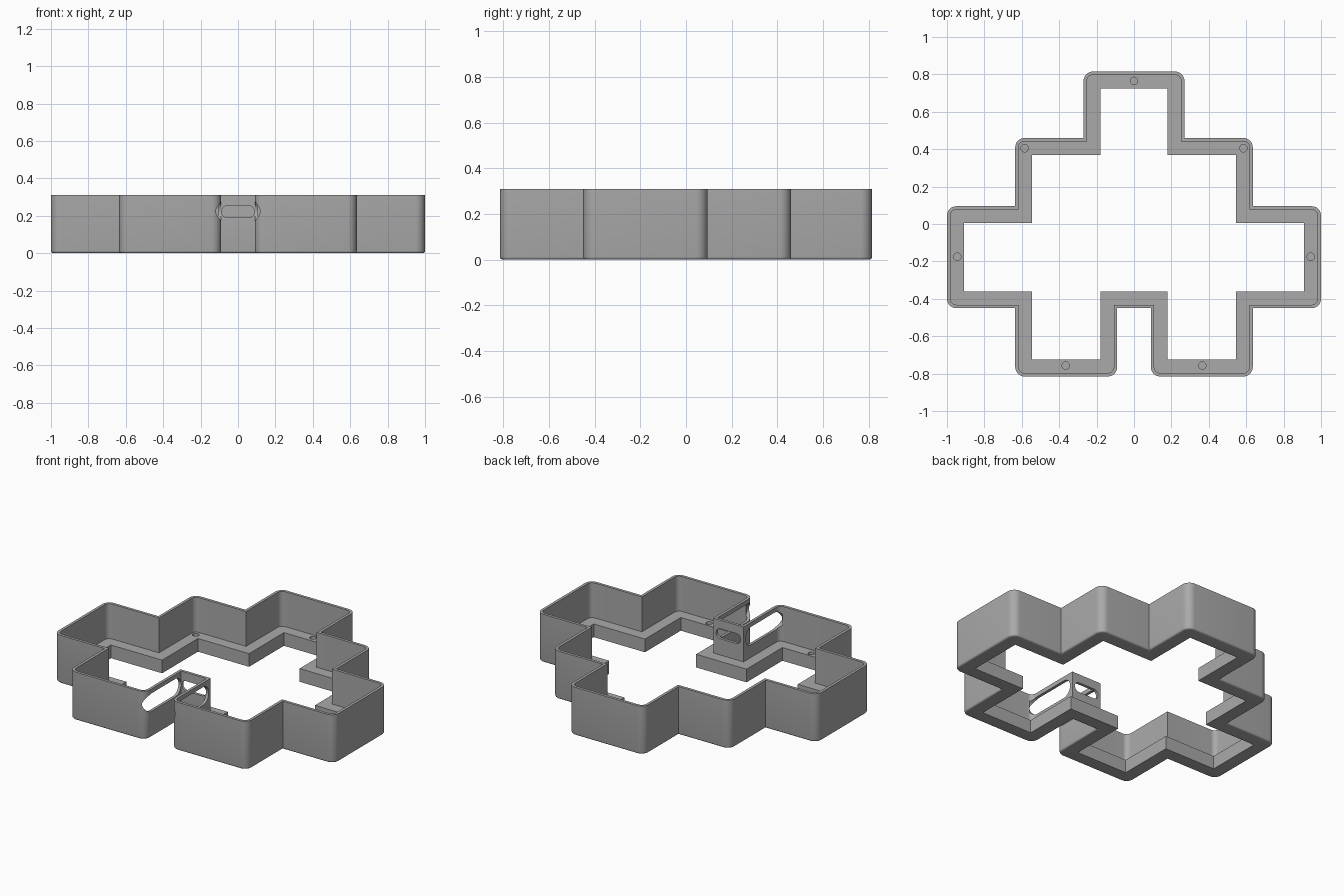
import bpy, bmesh, math
from mathutils import Vector, Matrix

cube = bpy.data.objects.get("Cube")
if cube:
    bpy.data.objects.remove(cube, do_unlink=True)

HEIGHT, LEDGE_TOP, WALL, LEDGE = 0.31, 0.085, 0.018, 0.09
CORNER, FILLET = 0.05, 0.012

grey = bpy.data.materials.new("plain grey")
grey.use_nodes = True
grey.diffuse_color = (0.4, 0.4, 0.4, 1)
grey.node_tree.nodes["Principled BSDF"].inputs["Base Color"].default_value = (0.4, 0.4, 0.4, 1)

# Stepped outline, counter-clockwise: right half, then its mirror
right = [(0.09, -0.45), (0.09, -0.815), (0.635, -0.815), (0.635, -0.45),
         (1, -0.45), (1, 0.095), (0.635, 0.095), (0.635, 0.46),
         (0.27, 0.46), (0.27, 0.815)]
outline = [Vector(p) for p in right + [(-x, y) for x, y in reversed(right)]]


def ring(inset, steps=8):
    """Outline moved inward; outward corners rounded, inward ones sharp."""
    pts = []
    for i, p in enumerate(outline):
        a = (p - outline[i - 1]).normalized()
        b = (outline[(i + 1) % len(outline)] - p).normalized()
        na, nb = Vector((-a.y, a.x)), Vector((-b.y, b.x))
        if a.cross(b) < 0:
            pts.append(p + (na + nb) * inset)
            continue
        r = max(CORNER - inset, 0)
        centre = p + (na + nb) * (inset + r)
        for k in range(steps + 1):
            t = k / steps * math.pi / 2
            pts.append(centre - r * (na * math.cos(t) + nb * math.sin(t)))
    return pts


def make_object(name, bm):
    bmesh.ops.remove_doubles(bm, verts=bm.verts, dist=0.0001)
    bmesh.ops.recalc_face_normals(bm, faces=bm.faces)
    mesh = bpy.data.meshes.new(name)
    bm.to_mesh(mesh)
    bm.free()
    obj = bpy.data.objects.new(name, mesh)
    bpy.context.collection.objects.link(obj)
    mesh.materials.append(grey)
    return obj


# Frame: wall and ledge cross-section swept around the outline
section = []
for k in range(5):
    t = k / 4 * math.pi / 2
    section.append((FILLET * (1 - math.sin(t)), FILLET * (1 - math.cos(t))))
section += [(0, HEIGHT), (WALL, HEIGHT), (WALL, LEDGE_TOP),
            (LEDGE, LEDGE_TOP), (LEDGE, 0)]
bm = bmesh.new()
loops = [[bm.verts.new((p.x, p.y, z)) for p in ring(d)] for d, z in section]
for lo, hi in zip(loops, loops[1:] + loops[:1]):
    n = len(lo)
    for i in range(n):
        j = (i + 1) % n
        bm.faces.new((lo[i], lo[j], hi[j], hi[i]))
frame = make_object("stepped_frame", bm)


def slot_cutter(name, centre, half, radius, depth, turn):
    """Capsule prism; its length lies along x, or along y when turned."""
    bm = bmesh.new()
    pts = []
    for side in (1, -1):
        for k in range(17):
            t = -math.pi / 2 + k / 16 * math.pi
            pts.append((side * (half - radius + radius * math.cos(t)),
                        side * radius * math.sin(t)))
    low = [bm.verts.new((x, -depth / 2, z)) for x, z in pts]
    face = bm.faces.new(low)
    ext = bmesh.ops.extrude_face_region(bm, geom=[face])
    moved = [v for v in ext["geom"] if isinstance(v, bmesh.types.BMVert)]
    bmesh.ops.translate(bm, verts=moved, vec=(0, depth, 0))
    rot = Matrix.Rotation(math.pi / 2 if turn else 0, 4, "Z")
    bm.transform(Matrix.Translation(centre) @ rot)
    return make_object(name, bm)


def hole_cutter(x, y):
    bm = bmesh.new()
    bmesh.ops.create_cone(bm, cap_ends=True, segments=24, radius1=0.02,
                          radius2=0.02, depth=0.1,
                          matrix=Matrix.Translation((x, y, LEDGE_TOP)))
    return make_object("hole_cutter", bm)


# Slots around the notch and blind holes in the ledge
cutters = [slot_cutter("notch_slot", (0, -0.44, 0.222), 0.088, 0.032, 0.08, False)]
for s in (1, -1):
    cutters.append(slot_cutter("side_slot", (s * 0.1, -0.631, 0.224),
                               0.179, 0.058, 0.06, True))
    for x, y in ((0.585, 0.405), (0.945, -0.175), (0.365, -0.757)):
        cutters.append(hole_cutter(s * x, y))
cutters.append(hole_cutter(0, 0.765))

bpy.context.view_layer.objects.active = frame
for c in cutters:
    mod = frame.modifiers.new("cut", "BOOLEAN")
    mod.operation, mod.solver, mod.object = "DIFFERENCE", "EXACT", c
    bpy.ops.object.modifier_apply(modifier=mod.name)
    bpy.data.objects.remove(c, do_unlink=True)

bpy.ops.object.select_all(action="DESELECT")
frame.select_set(True)
bpy.ops.object.shade_smooth_by_angle(angle=math.radians(30))
